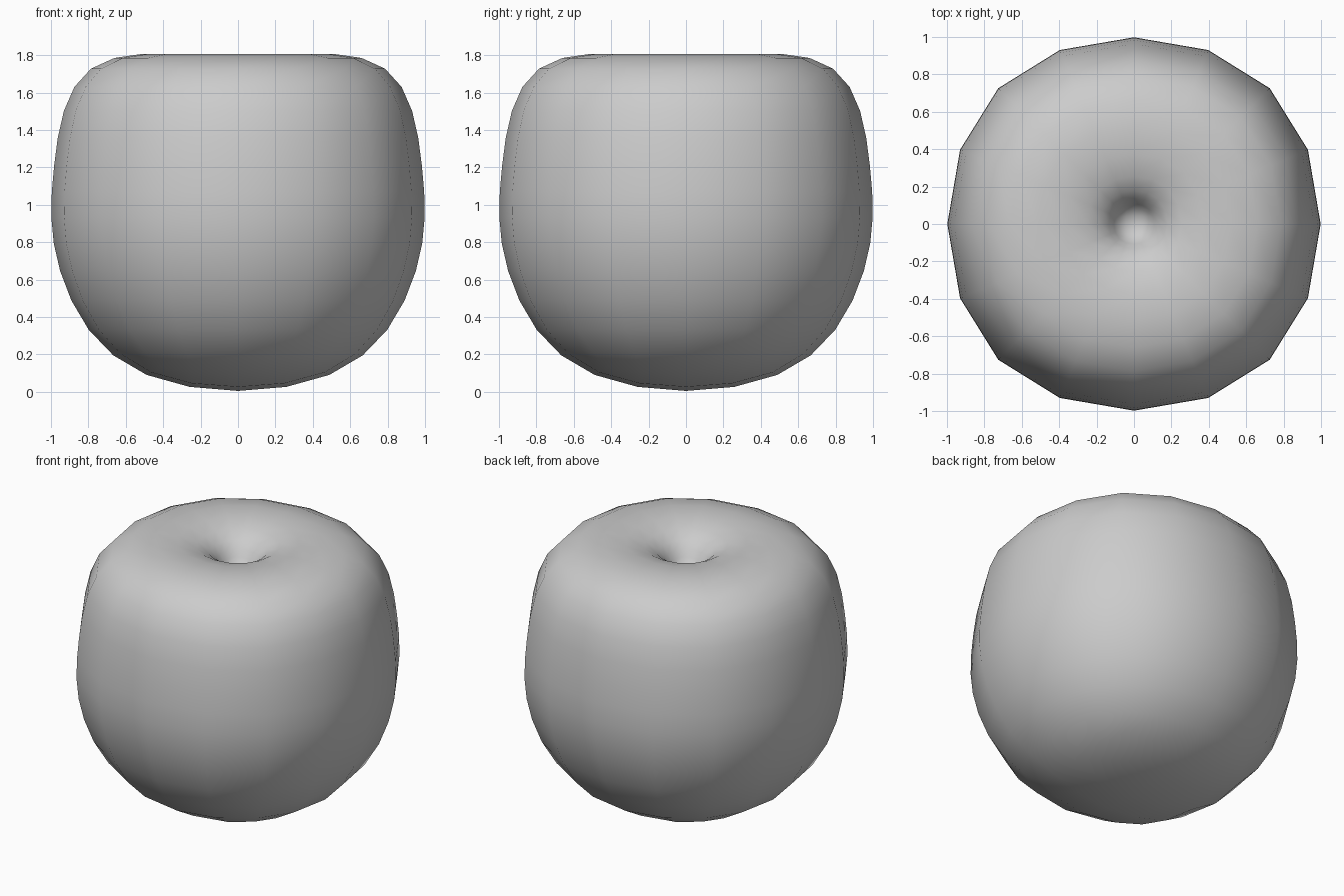
import bpy, bmesh

if "Cube" in bpy.data.objects:
    bpy.data.objects.remove(bpy.data.objects["Cube"])

# Square cage rings (half width, height): base, belly, shoulder, top rim, dimple lip, dimple floor
RINGS = [(0.68, -0.055), (1.115, 0.688), (1.085, 1.18),
         (0.98, 1.845), (0.14, 1.805), (0.13, 1.55)]


def square(bm, s, z):
    return [bm.verts.new((x * s, y * s, z))
            for x, y in ((-1, -1), (1, -1), (1, 1), (-1, 1))]


bm = bmesh.new()
loops = [square(bm, s, z) for s, z in RINGS]
for a, b in zip(loops, loops[1:]):
    for i in range(4):
        j = (i + 1) % 4
        bm.faces.new((a[i], a[j], b[j], b[i]))
bm.faces.new(loops[0][::-1])
bm.faces.new(loops[-1])
bmesh.ops.recalc_face_normals(bm, faces=bm.faces)
for f in bm.faces:
    f.smooth = True

# Rounded fruit body with a dimple on top
mesh = bpy.data.meshes.new("fruit_body")
bm.to_mesh(mesh)
bm.free()
body = bpy.data.objects.new("fruit_body", mesh)
bpy.context.collection.objects.link(body)
sub = body.modifiers.new("rounding", 'SUBSURF')
sub.levels = sub.render_levels = 2
